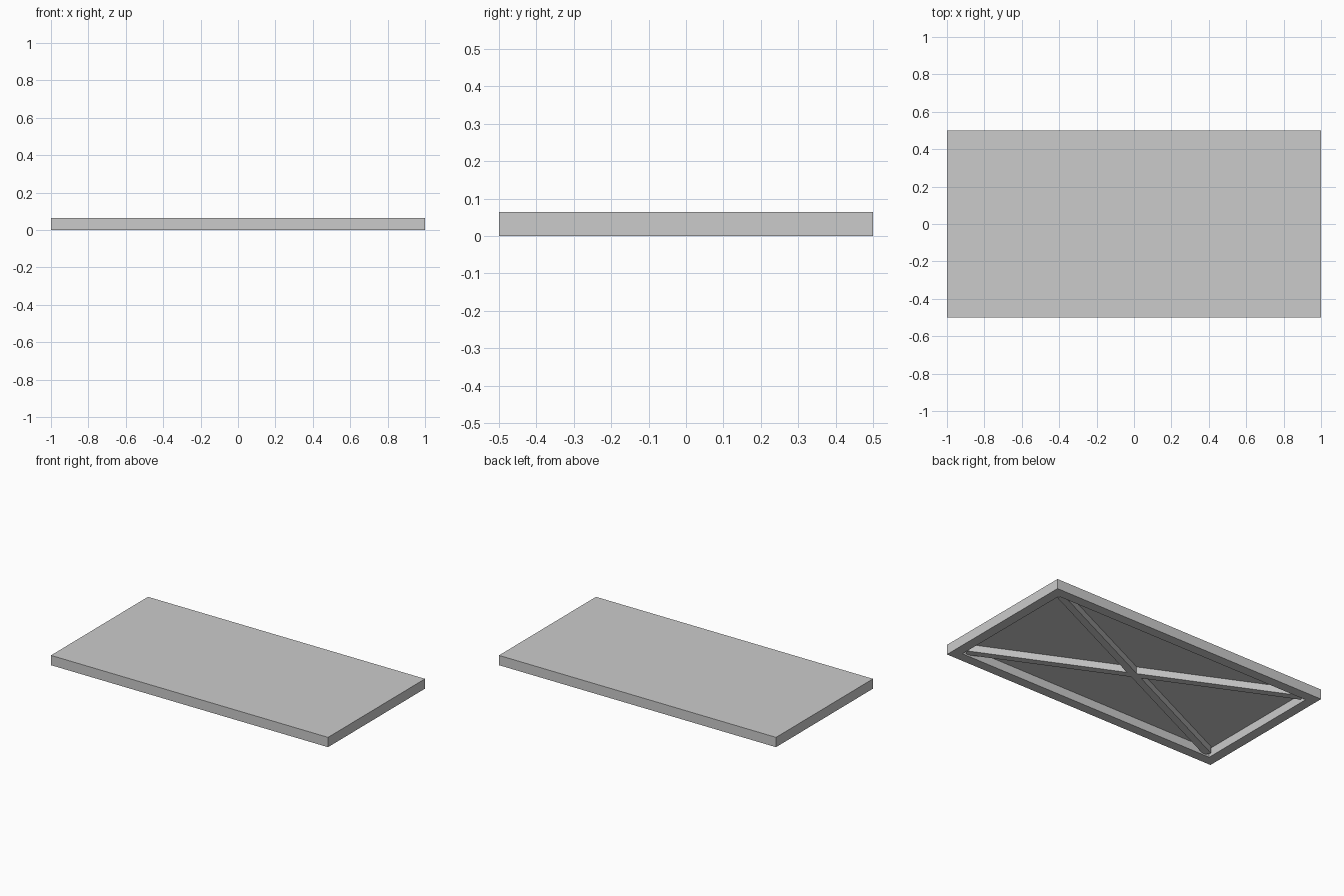
import bpy, math

if "Cube" in bpy.data.objects:
    bpy.data.objects.remove(bpy.data.objects["Cube"])

L, W, H = 2.0, 1.0, 0.064     # overall size
RIM = 0.064                   # rim width
CEIL = 0.055                  # underside of the top skin
BRACE_W, BRACE_Z, BRACE_LEN = 0.045, 0.01, 2.02


def mesh_object(name, verts, faces):
    mesh = bpy.data.meshes.new(name)
    mesh.from_pydata(verts, [], faces)
    obj = bpy.data.objects.new(name, mesh)
    bpy.context.collection.objects.link(obj)
    return obj


def rect(x, y, z):
    return [(-x, -y, z), (x, -y, z), (x, y, z), (-x, y, z)]


# Hollow tray: outer top, outer bottom, inner bottom, inner ceiling loops
loops = [rect(L/2, W/2, H), rect(L/2, W/2, 0),
         rect(L/2 - RIM, W/2 - RIM, 0), rect(L/2 - RIM, W/2 - RIM, CEIL)]
verts = [v for loop in loops for v in loop]
faces = [(0, 1, 2, 3), (15, 14, 13, 12)]
for k in range(3):
    for i in range(4):
        j = (i + 1) % 4
        faces.append((4*k + i, 4*k + 4 + i, 4*k + 4 + j, 4*k + j))
mesh_object("panel_with_rim", verts, faces)

# Crossed diagonal braces under the panel
angle = math.atan2(W/2 - RIM, L/2 - RIM)
for name, sign in (("brace_a", 1), ("brace_b", -1)):
    bpy.ops.mesh.primitive_cube_add(size=1, location=(0, 0, (BRACE_Z + CEIL)/2))
    brace = bpy.context.object
    brace.name = name
    brace.scale = (BRACE_LEN, BRACE_W, CEIL - BRACE_Z)
    brace.rotation_euler.z = sign * angle
